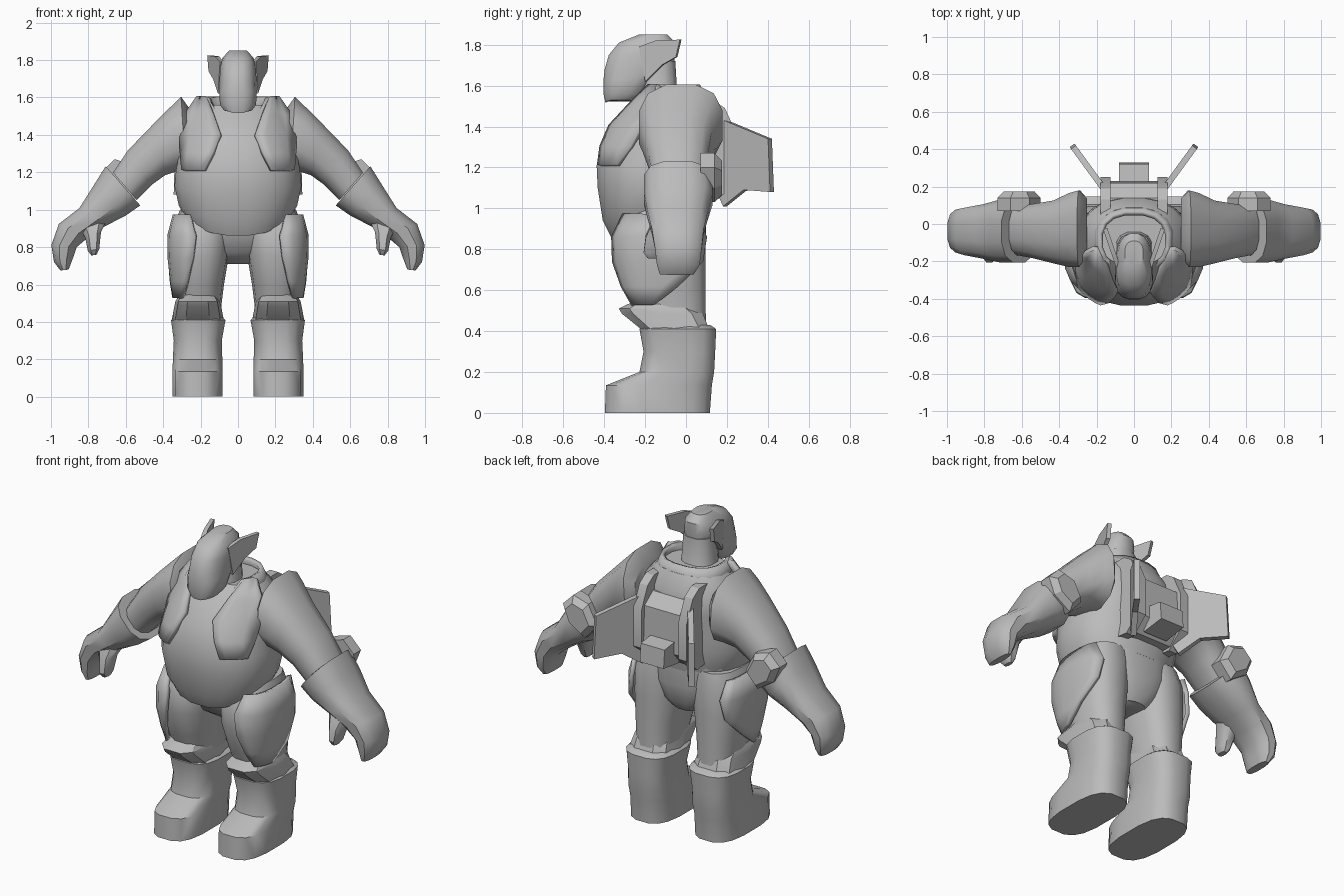
import bpy, bmesh, math
from mathutils import Vector

grey = bpy.data.materials.new("armour_grey")
grey.diffuse_color = (0.5, 0.5, 0.5, 1)


def finish(name, bm, mirror=False, thick=0, angle=38):
    bmesh.ops.recalc_face_normals(bm, faces=bm.faces)
    me = bpy.data.meshes.new(name)
    bm.to_mesh(me)
    bm.free()
    me.materials.append(grey)
    me.shade_smooth()
    me.set_sharp_from_angle(angle=math.radians(angle))
    ob = bpy.data.objects.new(name, me)
    bpy.context.collection.objects.link(ob)
    if thick:
        m = ob.modifiers.new("thickness", 'SOLIDIFY')
        m.thickness, m.offset = thick, 0
    if mirror:
        m = ob.modifiers.new("mirror", 'MIRROR')
        m.use_clip = False
        m.use_mirror_merge = False
    return ob


def spow(v, p):
    return math.copysign(abs(v) ** (2 / p), v)


def ring(c, u, v, n=14, p=2.5):
    """Rounded-box ring spanned by half axes u and v."""
    c, u, v = Vector(c), Vector(u), Vector(v)
    return [c + u * spow(math.cos(t), p) + v * spow(math.sin(t), p)
            for t in (2 * math.pi * (i + 0.5) / n - math.pi / 2 for i in range(n))]


def level(z, x0, x1, yf, yb, n=14, p=2.5):
    """Horizontal ring from its extents."""
    return ring(((x0 + x1) / 2, (yf + yb) / 2, z), ((x1 - x0) / 2, 0, 0), (0, (yb - yf) / 2, 0), n, p)


def limb(top, bot, yf, yb, n=12, p=2.6):
    """Ring across a limb, between an upper and a lower (x, z) point."""
    (a, b), (c, d) = top, bot
    return ring(((a + c) / 2, (yf + yb) / 2, (b + d) / 2),
                ((a - c) / 2, 0, (b - d) / 2), (0, (yb - yf) / 2, 0), n, p)


def loft(name, rings, mirror=False, caps=True, closed=True, thick=0, angle=38):
    bm = bmesh.new()
    vs = [[bm.verts.new(p) for p in r] for r in rings]
    n = len(vs[0])
    for a, b in zip(vs, vs[1:]):
        for i in range(n if closed else n - 1):
            j = (i + 1) % n
            bm.faces.new((a[i], a[j], b[j], b[i]))
    if caps:
        bm.faces.new(vs[0])
        bm.faces.new(vs[-1])
    return finish(name, bm, mirror, thick, angle)


def prism(name, pts, off, mirror=False):
    off = Vector(off)
    return loft(name, [[Vector(p) for p in pts], [Vector(p) + off for p in pts]], mirror, angle=25)


def table(rows, z):
    """Interpolate a table whose rows begin with ascending z."""
    z = min(max(z, rows[0][0]), rows[-1][0])
    for a, b in zip(rows, rows[1:]):
        if z <= b[0]:
            t = (z - a[0]) / (b[0] - a[0])
            return [p + (q - p) * t for p, q in zip(a[1:], b[1:])]


# barrel torso: z, half width, front, back
TORSO = [(0.98, 0.29, -0.37, 0.10), (1.03, 0.32, -0.41, 0.11), (1.13, 0.343, -0.435, 0.13),
         (1.21, 0.335, -0.44, 0.13), (1.35, 0.31, -0.40, 0.15), (1.47, 0.29, -0.31, 0.14),
         (1.56, 0.20, -0.22, 0.09)]
rings = []
for k, (z, hx, yf, yb) in enumerate(TORSO):
    r = level(z, -hx, hx, yf, yb, 20, 2.3)
    drop = (0.12, 0.09, 0.03, 0, 0, 0, 0)[k]
    for p in r:    # the belly hangs down at the front
        p.z -= drop * max(0, -(p.y - (yf + yb) / 2) / ((yb - yf) / 2)) ** 1.5
    rings.append(r)
loft("torso", rings)

# chest plates that follow the torso
rows = []
for z, xa, xb in [(1.6, 0.165, 0.22), (1.5, 0.125, 0.285), (1.4, 0.09, 0.305),
                  (1.3, 0.13, 0.30), (1.21, 0.175, 0.292)]:
    hx, yf, yb = table(TORSO, z)
    row = []
    for i in range(5):
        x = xa + (xb - xa) * i / 4
        s = min(x / hx, 0.96)
        row.append((x, (yf + yb) / 2 - (yb - yf) / 2 * (1 - s ** 2.3) ** (1 / 2.3) - 0.012, z))
    rows.append(row)
loft("chest_plate", rows, True, False, False, 0.03)

# neck collar, lower at the front
rings = []
for z, hx, yf, yb in [(1.49, 0.21, -0.25, 0.09), (1.55, 0.20, -0.25, 0.08), (1.60, 0.18, -0.24, 0.06)]:
    r = level(z, -hx, hx, yf, yb, 16, 2.4)
    for p in r:
        if p.y < -0.2:
            p.z -= 0.08 * (z - 1.49) / 0.11
    rings.append(r)
loft("collar", rings, False, False, True, 0.025)

# head and neck
loft("neck", [level(z, -h, h, f, b, 12) for z, h, f, b in
              [(1.42, 0.14, -0.25, 0.02), (1.56, 0.10, -0.23, -0.04), (1.72, 0.09, -0.22, -0.05)]])
HEAD = [(1.53, 0.075, -0.395, -0.25), (1.56, 0.098, -0.405, -0.20), (1.63, 0.102, -0.405, -0.15),
        (1.68, 0.10, -0.40, -0.06), (1.75, 0.098, -0.38, -0.05), (1.81, 0.085, -0.33, -0.05),
        (1.85, 0.05, -0.23, -0.09)]
rings = [level(z, -h, h, f, b, 16, 2.6) for z, h, f, b in HEAD]
for p in rings[0]:    # pointed chin
    p.z -= 0.02 * max(0, 1 - abs(p.x) / 0.07)
loft("helmet", rings)
prism("ear_fin", [(0.10 + (y + 0.22) * 0.34, y, z) for y, z in
                  [(-0.23, 1.79), (-0.15, 1.82), (-0.03, 1.825), (-0.05, 1.74), (-0.12, 1.70), (-0.20, 1.62)]],
      (-0.022, 0.008, 0), True)

# arms
loft("upper_arm", [limb(*r) for r in [
    ((0.25, 1.53), (0.25, 1.26), -0.18, 0.14),
    ((0.305, 1.61), (0.28, 1.20), -0.235, 0.185),
    ((0.36, 1.555), (0.33, 1.20), -0.235, 0.17),
    ((0.45, 1.465), (0.39, 1.18), -0.215, 0.13),
    ((0.59, 1.32), (0.46, 1.13), -0.185, 0.11),
    ((0.67, 1.20), (0.54, 1.05), -0.17, 0.10)]], True)
loft("forearm_and_hand", [limb(*r) for r in [
    ((0.71, 1.235), (0.52, 1.02), -0.21, 0.13),
    ((0.775, 1.13), (0.60, 0.965), -0.21, 0.135),
    ((0.85, 1.01), (0.71, 0.91), -0.19, 0.11),
    ((0.96, 0.925), (0.80, 0.85), -0.17, 0.09),
    ((1.0, 0.81), (0.86, 0.80), -0.155, 0.08),
    ((0.985, 0.72), (0.885, 0.73), -0.145, 0.07),
    ((0.95, 0.675), (0.905, 0.68), -0.13, 0.04)]], True)
loft("thumb", [limb(*r, 8) for r in [
    ((0.86, 0.92), (0.70, 0.94), -0.17, -0.03),
    ((0.82, 0.85), (0.73, 0.88), -0.20, -0.08),
    ((0.805, 0.78), (0.74, 0.79), -0.21, -0.11),
    ((0.785, 0.755), (0.755, 0.76), -0.19, -0.13)]], True)
loft("elbow_plate", [[Vector((0.61 + (x - 0.61) * s, y, 1.15 + (z - 1.15) * s)) for x, z in
                      [(0.50, 1.12), (0.56, 1.24), (0.66, 1.27), (0.73, 1.20), (0.69, 1.10), (0.58, 1.03)]]
                     for y, s in [(0.07, 1), (0.14, 1), (0.175, 0.7)]], True, angle=25)

# hips
loft("pelvis", [level(z, -h, h, f, b, 16) for z, h, f, b in
                [(0.71, 0.09, -0.16, 0.04), (0.77, 0.18, -0.25, 0.08), (0.88, 0.27, -0.30, 0.10),
                 (1.03, 0.29, -0.32, 0.10)]])

# thighs: z, inner, outer, front, back
THIGH = [(0.38, 0.09, 0.32, -0.20, 0.10), (0.48, 0.09, 0.32, -0.24, 0.10), (0.60, 0.075, 0.335, -0.29, 0.10),
         (0.75, 0.05, 0.35, -0.335, 0.10), (0.90, 0.04, 0.35, -0.335, 0.10), (1.0, 0.04, 0.31, -0.27, 0.08)]
loft("thigh", [level(*r) for r in THIGH], True)

# curved thigh plates
rows = []
for z, a0, a1 in [(0.97, -70, 40), (0.86, -85, 60), (0.74, -82, 50), (0.62, -72, 10), (0.53, -58, -15)]:
    x0, x1, yf, yb = table(THIGH, z)
    row = []
    for i in range(8):
        t = math.radians(a0 + (a1 - a0) * i / 7)
        row.append(((x0 + x1) / 2 + ((x1 - x0) / 2 + 0.016) * spow(math.cos(t), 2.7),
                    (yf + yb) / 2 + ((yb - yf) / 2 + 0.02) * spow(math.sin(t), 2.7), z))
    rows.append(row)
loft("thigh_plate", rows, True, False, False, 0.025)

# knee guards and boots
loft("knee_guard", [level(*r, 10, 3) for r in [
    (0.55, 0.12, 0.31, -0.25, 0.0), (0.51, 0.095, 0.335, -0.335, 0.06),
    (0.485, 0.09, 0.34, -0.32, 0.09), (0.405, 0.075, 0.355, -0.22, 0.12)]], True, angle=25)
loft("boot", [level(*r, 16, 2.9) for r in [
    (0.43, 0.09, 0.33, -0.21, 0.12), (0.41, 0.065, 0.36, -0.23, 0.15), (0.30, 0.085, 0.345, -0.21, 0.145),
    (0.20, 0.082, 0.35, -0.23, 0.14), (0.135, 0.08, 0.352, -0.395, 0.13), (0, 0.08, 0.352, -0.40, 0.12)]], True)

# backpack: body, side rails, thruster box and fins
prism("pack_body", [(-0.14, y, z) for y, z in
                    [(0.0, 1.44), (0.14, 1.44), (0.22, 1.38), (0.23, 1.14), (0.16, 1.06), (0.0, 1.06)]],
      (0.28, 0, 0))
prism("pack_rail", [(0.125, y, z) for y, z in
                    [(0.0, 1.53), (0.13, 1.53), (0.19, 1.49), (0.25, 1.36), (0.25, 1.13), (0.15, 1.04), (0.0, 1.06)]],
      (0.055, 0, 0), True)
prism("thruster_box", [(-0.08, y, z) for y, z in [(0.18, 1.22), (0.32, 1.20), (0.33, 1.09), (0.18, 1.07)]],
      (0.16, 0, 0))
prism("pack_fin", [(0.15 + (y - 0.2) * 0.73, y, z) for y, z in
                   [(0.18, 1.44), (0.42, 1.34), (0.43, 1.08), (0.30, 1.09), (0.20, 1.01), (0.16, 1.10)]],
      (0.026, -0.019, 0), True)
